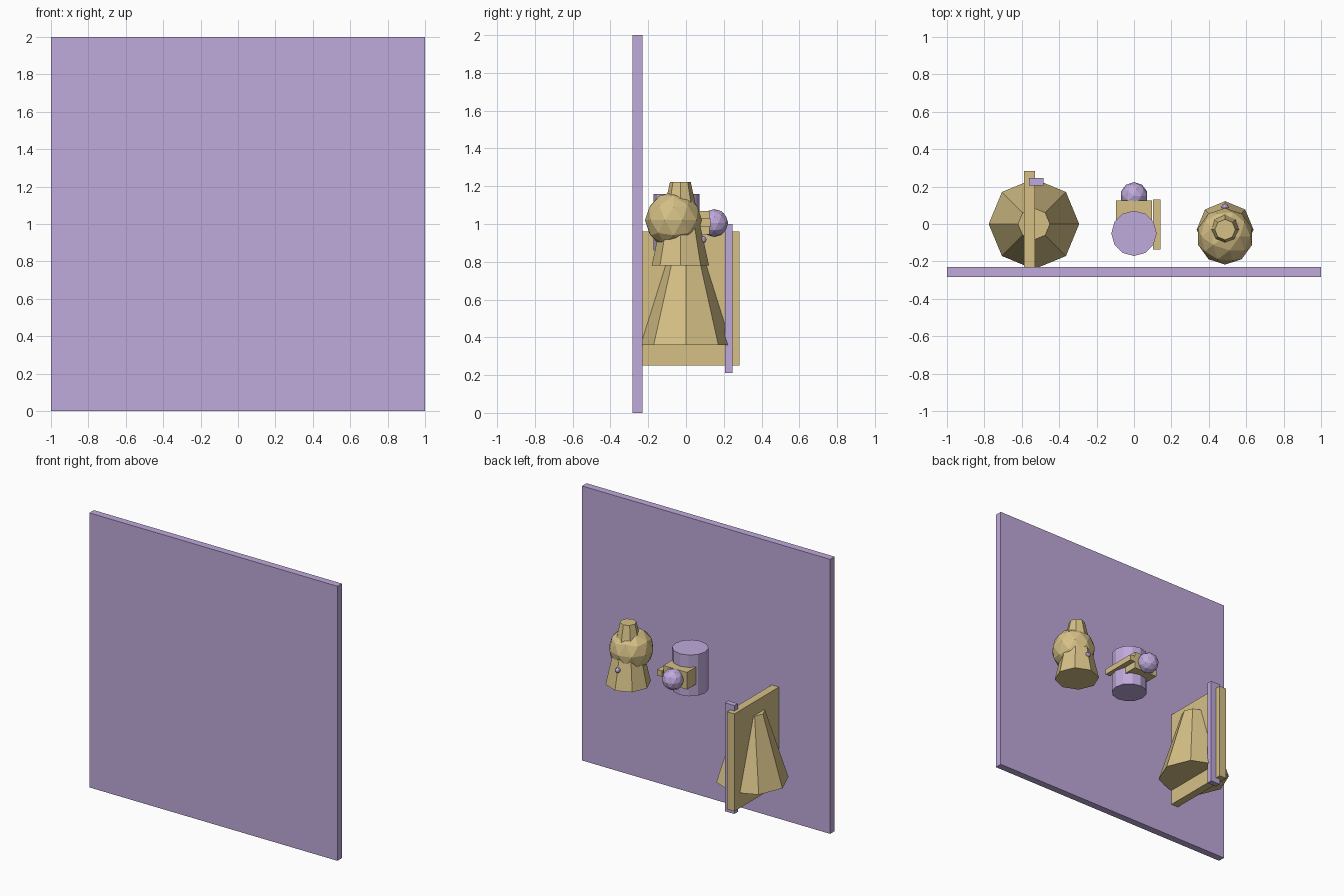
import bpy

if "Cube" in bpy.data.objects:
    bpy.data.objects.remove(bpy.data.objects["Cube"])


def material(name, rgb):
    m = bpy.data.materials.new(name)
    m.diffuse_color = (*rgb, 1)
    m.use_nodes = True
    m.node_tree.nodes["Principled BSDF"].inputs["Base Color"].default_value = m.diffuse_color
    return m


PURPLE = material("purple", (0.52, 0.40, 0.71))
GOLD = material("gold", (0.67, 0.53, 0.24))


def finish(name, mat):
    ob = bpy.context.object
    ob.name = ob.data.name = name
    ob.data.materials.append(mat)
    return ob


def box(name, mat, x, y, z):
    """Box from (min, max) ranges on each axis."""
    centre = [(a + b) / 2 for a, b in (x, y, z)]
    bpy.ops.mesh.primitive_cube_add(size=1, location=centre)
    ob = finish(name, mat)
    for v in ob.data.vertices:
        v.co = [c * (b - a) for c, (a, b) in zip(v.co, (x, y, z))]


def cone(name, mat, sides, x, y, z, r_bottom, r_top):
    """Upright tapered prism between the two heights in z."""
    bpy.ops.mesh.primitive_cone_add(
        vertices=sides, radius1=r_bottom, radius2=r_top,
        depth=z[1] - z[0], location=(x, y, sum(z) / 2))
    finish(name, mat)


def ball(name, mat, centre, r, detail=2):
    bpy.ops.mesh.primitive_ico_sphere_add(
        subdivisions=detail, radius=r, location=centre)
    finish(name, mat)


# Large upright panel at the front
box("panel", PURPLE, (-1, 1), (-0.283, -0.231), (0, 2))

# Left group: tapered body split by an upright board with an edge strip
cone("left_body", GOLD, 8, -0.535, 0, (0.36, 0.86), 0.242, 0.085)
box("left_board", GOLD, (-0.588, -0.53), (-0.231, 0.283), (0.25, 0.96))
box("left_strip", PURPLE, (-0.562, -0.485), (0.206, 0.246), (0.21, 1.0))

# Middle group: drum with a block, a ball and a side bar
cone("middle_drum", PURPLE, 12, 0, -0.05, (0.86, 1.16), 0.121, 0.121)
box("middle_block", GOLD, (-0.095, 0.095), (-0.06, 0.125), (0.945, 1.07))
ball("middle_ball", PURPLE, (0, 0.15, 1.005), 0.074)
box("side_bar", GOLD, (0.102, 0.141), (-0.135, 0.13), (0.988, 1.03))

# Right group: tall taper passing through a ball, with a small bead
cone("right_taper", GOLD, 8, 0.487, -0.03, (0.78, 1.222), 0.152, 0.055)
ball("right_ball", GOLD, (0.487, -0.066, 1.02), 0.151)
ball("right_bead", PURPLE, (0.487, 0.09, 0.917), 0.019)
